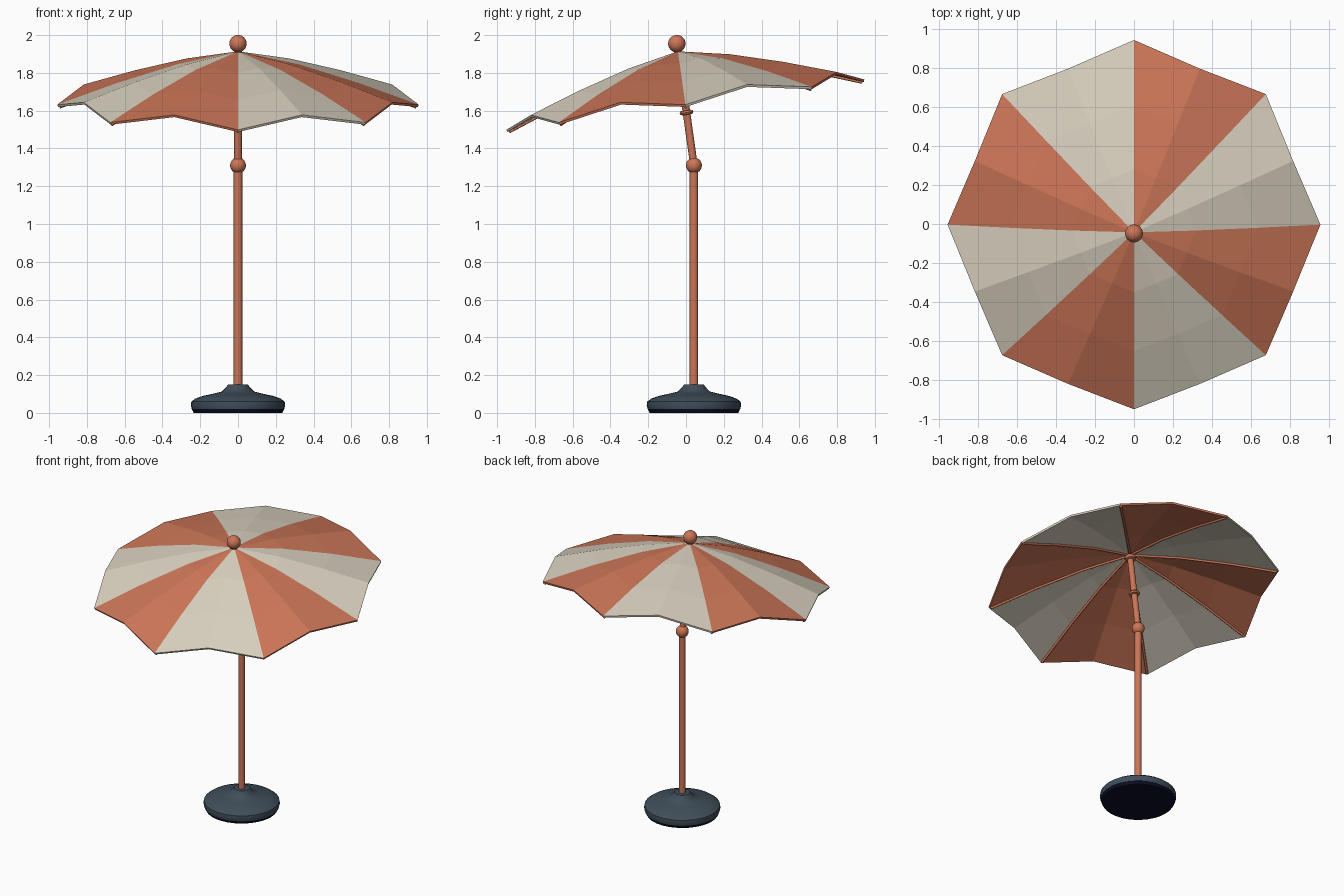
import bpy, bmesh, math
from mathutils import Matrix, Vector

cube = bpy.data.objects.get("Cube")
if cube:
    bpy.data.objects.remove(cube, do_unlink=True)


def material(name, rgb):
    mat = bpy.data.materials.new(name)
    mat.use_nodes = True
    colour = (*rgb, 1)
    mat.diffuse_color = colour
    mat.node_tree.nodes["Principled BSDF"].inputs["Base Color"].default_value = colour
    return mat


TERRACOTTA = material("terracotta", (0.60, 0.18, 0.095))
CREAM = material("cream", (0.70, 0.64, 0.53))
SLATE = material("slate", (0.05, 0.075, 0.10))
NAVY = material("dark navy", (0.004, 0.004, 0.02))

POLE_Y = 0.042
JOINT_Z = 1.31
RADIUS = 0.957      # canopy centre to rib tip
APEX = 0.61         # canopy apex above the joint
DROP = 0.285        # fall of the ribs from apex to tip
MID_DROP = 0.225    # shallower fall along the panel centres
RINGS = 3
PANELS = 8

STAND = Matrix.Translation((0, POLE_Y, 0))
TILT = Matrix.Translation((0, POLE_Y, JOINT_Z)) @ Matrix.Rotation(math.radians(8), 4, 'X')


def add_object(name, bm, mats, frame, smooth=True):
    bmesh.ops.recalc_face_normals(bm, faces=bm.faces)
    mesh = bpy.data.meshes.new(name)
    bm.to_mesh(mesh)
    bm.free()
    for mat in mats:
        mesh.materials.append(mat)
    obj = bpy.data.objects.new(name, mesh)
    bpy.context.collection.objects.link(obj)
    obj.matrix_world = frame
    if smooth:
        bpy.ops.object.select_all(action='DESELECT')
        obj.select_set(True)
        bpy.context.view_layer.objects.active = obj
        bpy.ops.object.shade_smooth_by_angle(angle=math.radians(35))
    return obj


def lathe(name, profile, mat, frame, sides=32):
    """Turn (radius, height) points around the z axis and cap both ends."""
    bm = bmesh.new()
    loops = []
    for r, z in profile:
        loops.append([bm.verts.new((r * math.cos(a), r * math.sin(a), z))
                      for a in (math.tau * i / sides for i in range(sides))])
    for low, high in zip(loops, loops[1:]):
        for i in range(sides):
            j = (i + 1) % sides
            bm.faces.new((low[i], low[j], high[j], high[i]))
    bm.faces.new(loops[0])
    bm.faces.new(loops[-1])
    return add_object(name, bm, [mat], frame)


def ball(name, radius, height, frame):
    bm = bmesh.new()
    bmesh.ops.create_uvsphere(bm, u_segments=24, v_segments=16, radius=radius,
                              matrix=Matrix.Translation((0, 0, height)))
    return add_object(name, bm, [TERRACOTTA], frame)


def canopy_point(step, ring):
    """Point on the canopy; even steps are ribs, odd steps panel centres."""
    t = ring / RINGS
    mid = step % 2
    angle = math.pi * step / PANELS
    reach = RADIUS * t * (math.cos(math.pi / PANELS) if mid else 1)
    height = APEX - (MID_DROP if mid else DROP) * t ** 1.3
    return Vector((reach * math.cos(angle), reach * math.sin(angle), height))


# Weighted base and its foot
lathe("base_foot", [(0.235, 0), (0.245, 0.022)], NAVY, STAND)
lathe("base", [(0.245, 0.02), (0.25, 0.04), (0.247, 0.06), (0.225, 0.076), (0.185, 0.09),
               (0.13, 0.102), (0.085, 0.113), (0.068, 0.13), (0.052, 0.15)], SLATE, STAND)

# Pole, tilt joint and tilted upper pole
lathe("lower_pole", [(0.0225, 0.13), (0.0225, JOINT_Z)], TERRACOTTA, STAND, 24)
ball("tilt_joint", 0.042, 0, TILT)
lathe("upper_pole", [(0.02, 0), (0.02, APEX)], TERRACOTTA, TILT, 24)
lathe("collar", [(0.02, 0.271), (0.032, 0.273), (0.037, 0.283), (0.032, 0.293),
                 (0.02, 0.295)], TERRACOTTA, TILT, 24)
lathe("rib_hub", [(0.02, 0.555), (0.034, 0.56), (0.034, 0.582), (0.02, 0.59)],
      TERRACOTTA, TILT, 24)
ball("finial", 0.046, 0.651, TILT)

# Canopy of alternating striped panels, each folded along its centre
bm = bmesh.new()
apex = bm.verts.new((0, 0, APEX))
steps = PANELS * 2
rings = [[bm.verts.new(canopy_point(s, ring)) for s in range(steps)]
         for ring in range(1, RINGS + 1)]
for s in range(steps):
    n = (s + 1) % steps
    faces = [bm.faces.new((apex, rings[0][s], rings[0][n]))]
    for inner, outer in zip(rings, rings[1:]):
        faces.append(bm.faces.new((inner[s], outer[s], outer[n], inner[n])))
    for face in faces:
        face.material_index = (s // 2) % 2
canopy = add_object("canopy", bm, [CREAM, TERRACOTTA], TILT, smooth=False)
solid = canopy.modifiers.new("cloth_thickness", 'SOLIDIFY')
solid.thickness = 0.013
solid.offset = -1

# Ribs following the canopy folds underneath
for p in range(PANELS):
    curve = bpy.data.curves.new("rib", 'CURVE')
    curve.dimensions = '3D'
    curve.bevel_depth = 0.008
    curve.bevel_resolution = 2
    curve.use_fill_caps = True
    path = [canopy_point(p * 2, ring) for ring in (0.08, 1, 2, 2.96)]
    spline = curve.splines.new('POLY')
    spline.points.add(len(path) - 1)
    for point, co in zip(spline.points, path):
        point.co = (co.x, co.y, co.z - 0.018, 1)
    curve.materials.append(TERRACOTTA)
    rib = bpy.data.objects.new(f"rib_{p + 1}", curve)
    bpy.context.collection.objects.link(rib)
    rib.matrix_world = TILT
    bpy.ops.object.select_all(action='DESELECT')
    rib.select_set(True)
    bpy.context.view_layer.objects.active = rib
    bpy.ops.object.convert(target='MESH')
    bpy.ops.object.shade_smooth_by_angle(angle=math.radians(50))
